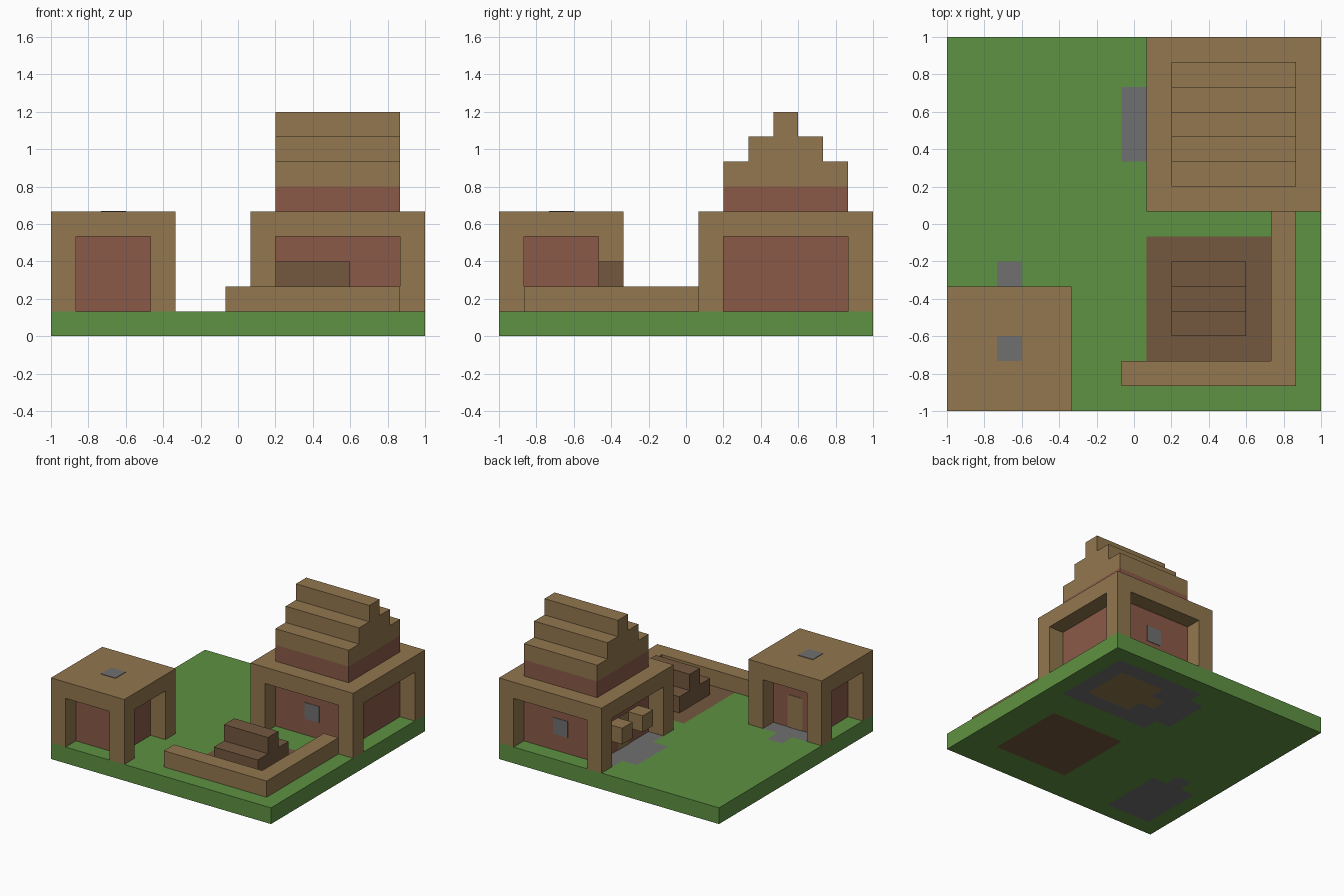
import bpy
import bmesh
from mathutils import Vector

U = 2 / 15  # everything sits on a 15 x 15 cell grid

cube = bpy.data.objects.get("Cube")
if cube:
    bpy.data.objects.remove(cube, do_unlink=True)


def make_material(name, rgb):
    linear = [((c / 255 + 0.055) / 1.055) ** 2.4 for c in rgb]
    mat = bpy.data.materials.new(name)
    mat.use_nodes = True
    mat.diffuse_color = (*linear, 1)
    bsdf = next(n for n in mat.node_tree.nodes if n.type == 'BSDF_PRINCIPLED')
    bsdf.inputs["Base Color"].default_value = (*linear, 1)
    return mat


grass = make_material("grass green", (95, 146, 66))
timber = make_material("light timber", (146, 119, 78))
clay = make_material("red clay", (139, 90, 72))
soil = make_material("dark brown", (115, 88, 62))
stone = make_material("grey stone", (112, 112, 112))


def cell(x, y, z):
    """Grid cell coordinates to model space."""
    return Vector((x * U - 1, y * U - 1, z * U))


def finish(name, bm, *mats):
    bmesh.ops.recalc_face_normals(bm, faces=bm.faces[:])
    mesh = bpy.data.meshes.new(name)
    bm.to_mesh(mesh)
    bm.free()
    for mat in mats:
        mesh.materials.append(mat)
    obj = bpy.data.objects.new(name, mesh)
    bpy.context.collection.objects.link(obj)
    return obj


def box_mesh(lo, hi):
    a, b = cell(*lo), cell(*hi)
    bm = bmesh.new()
    bmesh.ops.create_cube(bm, size=1)
    for v in bm.verts:
        v.co = (a + b) / 2 + v.co * (b - a)
    return bm


def box(name, mat, lo, hi):
    return finish(name, box_mesh(lo, hi), mat)


def prism(name, mat, corners, depth):
    """Extrude a flat outline along a vector, both in cells."""
    bm = bmesh.new()
    face = bm.faces.new([bm.verts.new(cell(*c)) for c in corners])
    new = bmesh.ops.extrude_face_region(bm, geom=[face])["geom"]
    verts = [g for g in new if isinstance(g, bmesh.types.BMVert)]
    bmesh.ops.translate(bm, verts=verts, vec=Vector(depth) * U)
    return finish(name, bm, mat)


def stepped_prism(name, mat, x0, x1, y_mid, half_widths, z0):
    """Symmetric stair outline seen from the side, extruded along x."""
    side = [(h, z0 + k + up) for k, h in enumerate(half_widths) for up in (0, 1)]
    outline = [(x0, y_mid - h, z) for h, z in side]
    outline += [(x0, y_mid + h, z) for h, z in reversed(side)]
    return prism(name, mat, outline, (x1 - x0, 0, 0))


def canopy(name, mat, lo, hi):
    """Square flat roof with four corner posts, one cell thick throughout."""
    bm = box_mesh((lo, lo, 4), (hi, hi, 5))
    for cut in (lo + 1, hi - 1):
        for normal in ((1, 0, 0), (0, 1, 0)):
            bmesh.ops.bisect_plane(bm, geom=bm.verts[:] + bm.edges[:] + bm.faces[:],
                                   plane_co=cell(cut, cut, 0), plane_no=normal)
    mid = cell((lo + hi) / 2, (lo + hi) / 2, 0)
    reach = ((hi - lo) / 2 - 1) * U
    bm.normal_update()
    feet = []
    for f in bm.faces:
        off = f.calc_center_median() - mid
        if f.normal.z < -0.5 and min(abs(off.x), abs(off.y)) > reach:
            feet.append(f)
    posts = bmesh.ops.extrude_discrete_faces(bm, faces=feet)["faces"]
    verts = list({v for f in posts for v in f.verts})
    bmesh.ops.translate(bm, verts=verts, vec=(0, 0, -3 * U))
    return finish(name, bm, mat)


# Ground slab with paving and soil set into it
bm = bmesh.new()
bmesh.ops.create_grid(bm, x_segments=15, y_segments=15, size=1)


def ground_index(i, j):
    if (10 <= i <= 12 and 10 <= j <= 12) or (i, j) == (9, 11):
        return 1  # timber floor and threshold
    if 8 <= i <= 13 and 9 <= j <= 13 or i == 7 and 10 <= j <= 12:
        return 2  # paving of the large building
    if 1 <= i <= 3 and 1 <= j <= 4 or (i, j) == (2, 5):
        return 2  # paving of the hut
    if 8 <= i <= 12 and 2 <= j <= 6:
        return 3  # garden bed
    return 0


for f in bm.faces:
    c = f.calc_center_median()
    f.material_index = ground_index(int((c.x + 1) / U), int((c.y + 1) / U))
ground = finish("ground", bm, grass, timber, stone, soil)
if ground.data.polygons[0].normal.z < 0:
    ground.data.flip_normals()
slab = ground.modifiers.new("thickness", 'SOLIDIFY')
slab.thickness = U
slab.offset = 1

# Hut
T = 0.03  # plate thickness in cells
canopy("hut_frame", timber, 0, 5)
box("hut_walls", clay, (1, 1, 1), (4, 4, 4))
box("hut_door", timber, (2, 4, 1), (3, 4 + T, 3))
box("hut_roof_hatch", stone, (2, 2, 5), (3, 3, 5 + T))

# Large building
canopy("hall_frame", timber, 8, 15)
box("hall_walls", clay, (9, 9, 1), (14, 14, 4))
box("hall_front_window", stone, (11, 9 - T, 2), (12, 9, 3))
box("hall_back_window", stone, (11, 14, 2), (12, 14 + T, 3))
box("hall_door", timber, (9 - T, 11, 1), (9, 12, 3))
for side, y in (("front", 10), ("back", 12)):
    box(f"{side}_door_bracket", timber, (8, y, 2), (9, y + 1, 3))
box("upper_wall", clay, (9, 9, 5), (14, 14, 6))
stepped_prism("stepped_roof", timber, 9, 14, 11.5, (2.5, 1.5, 0.5), 6)

# Garden wall and stepped mound
prism("garden_wall", timber,
      [(x, y, 1) for x, y in ((7, 1), (14, 1), (14, 8), (13, 8), (13, 2), (7, 2))],
      (0, 0, 1))
stepped_prism("garden_mound", soil, 9, 12, 4.5, (1.5, 0.5), 1)
